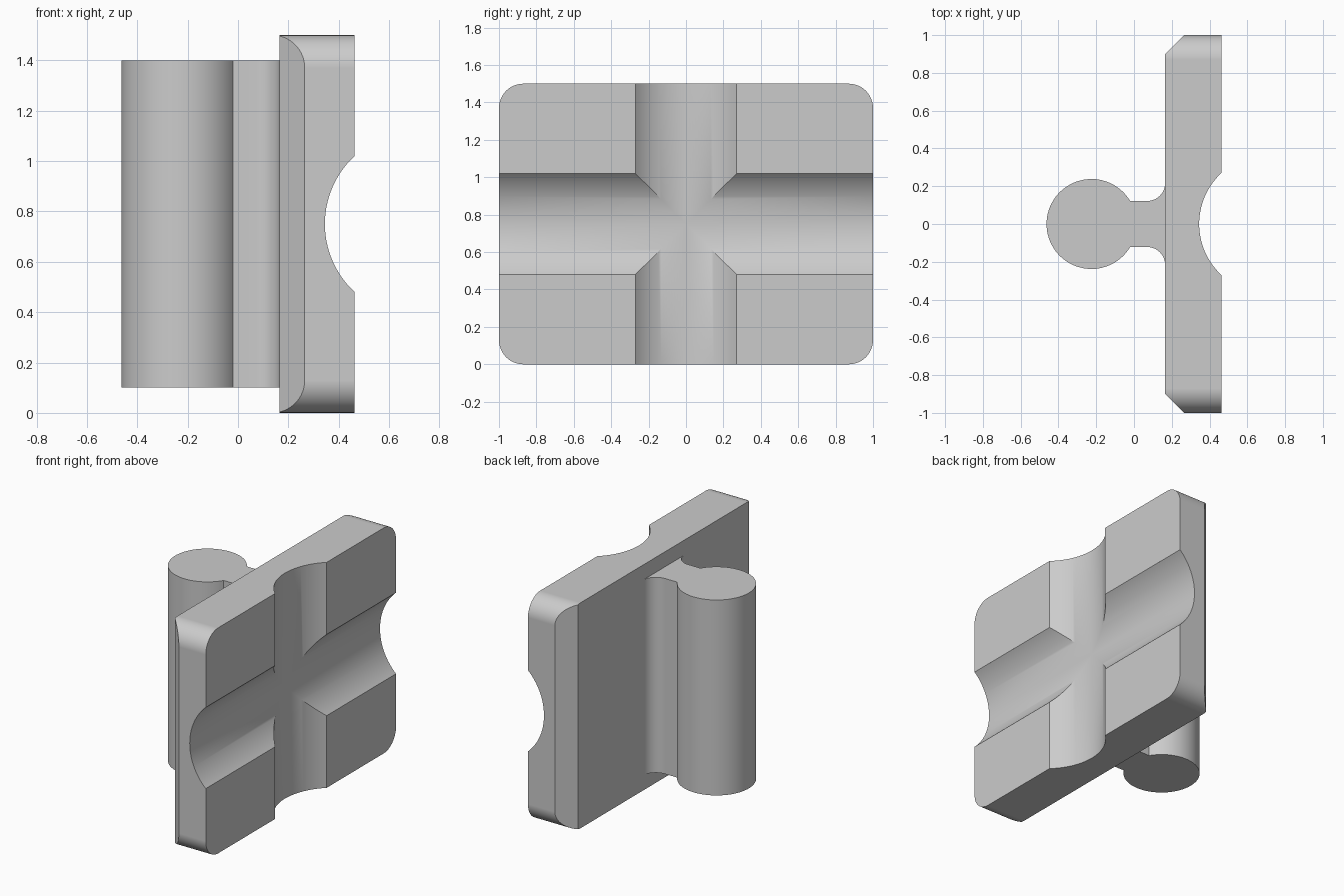
import bpy, bmesh
from math import sin, cos, asin, acos, pi, radians

cube = bpy.data.objects.get("Cube")
if cube:
    bpy.data.objects.remove(cube, do_unlink=True)

BACK, FACE, HEIGHT = 0.165, 0.463, 1.5
MID = HEIGHT / 2

grey = bpy.data.materials.new("plain grey")
grey.use_nodes = True
grey.diffuse_color = (0.6, 0.6, 0.6, 1)
grey.node_tree.nodes["Principled BSDF"].inputs["Base Color"].default_value = (0.6, 0.6, 0.6, 1)


def arc(cx, cy, r, start, end, steps):
    return [(cx + r * cos(start + (end - start) * i / steps),
             cy + r * sin(start + (end - start) * i / steps)) for i in range(steps + 1)]


def prism(name, outline, low, high, axis):
    """Extrude a flat outline along the given axis."""
    place = {"x": lambda a, b, t: (t, a, b),
             "y": lambda a, b, t: (a, t, b),
             "z": lambda a, b, t: (a, b, t)}[axis]
    bm = bmesh.new()
    face = bm.faces.new([bm.verts.new(place(a, b, low)) for a, b in outline])
    new = bmesh.ops.extrude_face_region(bm, geom=[face])["geom"]
    bmesh.ops.translate(bm, vec=place(0, 0, high - low),
                        verts=[g for g in new if isinstance(g, bmesh.types.BMVert)])
    bmesh.ops.recalc_face_normals(bm, faces=bm.faces)
    mesh = bpy.data.meshes.new(name)
    bm.to_mesh(mesh)
    bm.free()
    mesh.materials.append(grey)
    obj = bpy.data.objects.new(name, mesh)
    bpy.context.collection.objects.link(obj)
    return obj


def combine(obj, cutter, operation):
    """Apply a boolean and discard the cutter."""
    cutter.hide_render = True
    mod = obj.modifiers.new("cut", "BOOLEAN")
    mod.operation, mod.object, mod.solver = operation, cutter, "EXACT"
    bpy.context.view_layer.objects.active = obj
    bpy.ops.object.modifier_apply(modifier=mod.name)
    bpy.data.objects.remove(cutter, do_unlink=True)


def smooth(obj):
    bpy.ops.object.select_all(action="DESELECT")
    obj.select_set(True)
    bpy.context.view_layer.objects.active = obj
    bpy.ops.object.shade_smooth_by_angle(angle=radians(30))
    mod = obj.modifiers.new("even shading", "WEIGHTED_NORMAL")
    mod.keep_sharp = True


# Plate with its two long back edges chamfered
plate = prism("plate", [(BACK, -0.9), (BACK + 0.1, -1), (FACE, -1),
                        (FACE, 1), (BACK + 0.1, 1), (BACK, 0.9)], 0, HEIGHT, "z")

# Rounded corners of the plate
r = 0.13
corners = [(1 - r, HEIGHT - r), (r - 1, HEIGHT - r), (r - 1, r), (1 - r, r)]
outline = []
for i, (cy, cz) in enumerate(corners):
    outline += arc(cy, cz, r, i * pi / 2, (i + 1) * pi / 2, 16)
combine(plate, prism("corner_cutter", outline, 0, 1, "x"), "INTERSECT")

# Crossed round grooves in the plate's face
groove_r, half_width = 0.368, 0.27
centre = FACE - 0.118 + groove_r
swing = asin(half_width / groove_r)
curve = arc(centre, 0, groove_r, pi - swing, pi + swing, 40)
groove = curve + [(0.7, -half_width), (0.7, half_width)]
combine(plate, prism("upright_groove_cutter", groove, -0.2, HEIGHT + 0.2, "z"), "DIFFERENCE")
level = [(x, b + MID) for x, b in groove]
combine(plate, prism("level_groove_cutter", level, -1.2, 1.2, "y"), "DIFFERENCE")
smooth(plate)

# Round post with a filleted neck that runs into the plate
post_x, post_r, neck, fillet = -0.225, 0.238, 0.122, 0.095
meet = asin(neck / post_r)
post = arc(post_x, 0, post_r, meet, 2 * pi - meet, 72)
flare = arc(BACK - fillet, -neck - fillet, fillet, pi / 2, 0, 12)
flare.append((BACK + 0.03, -neck - fillet))
mirrored = [(x, -y) for x, y in reversed(flare)]
smooth(prism("post_and_neck", post + flare + mirrored, 0.1, 1.4, "z"))
